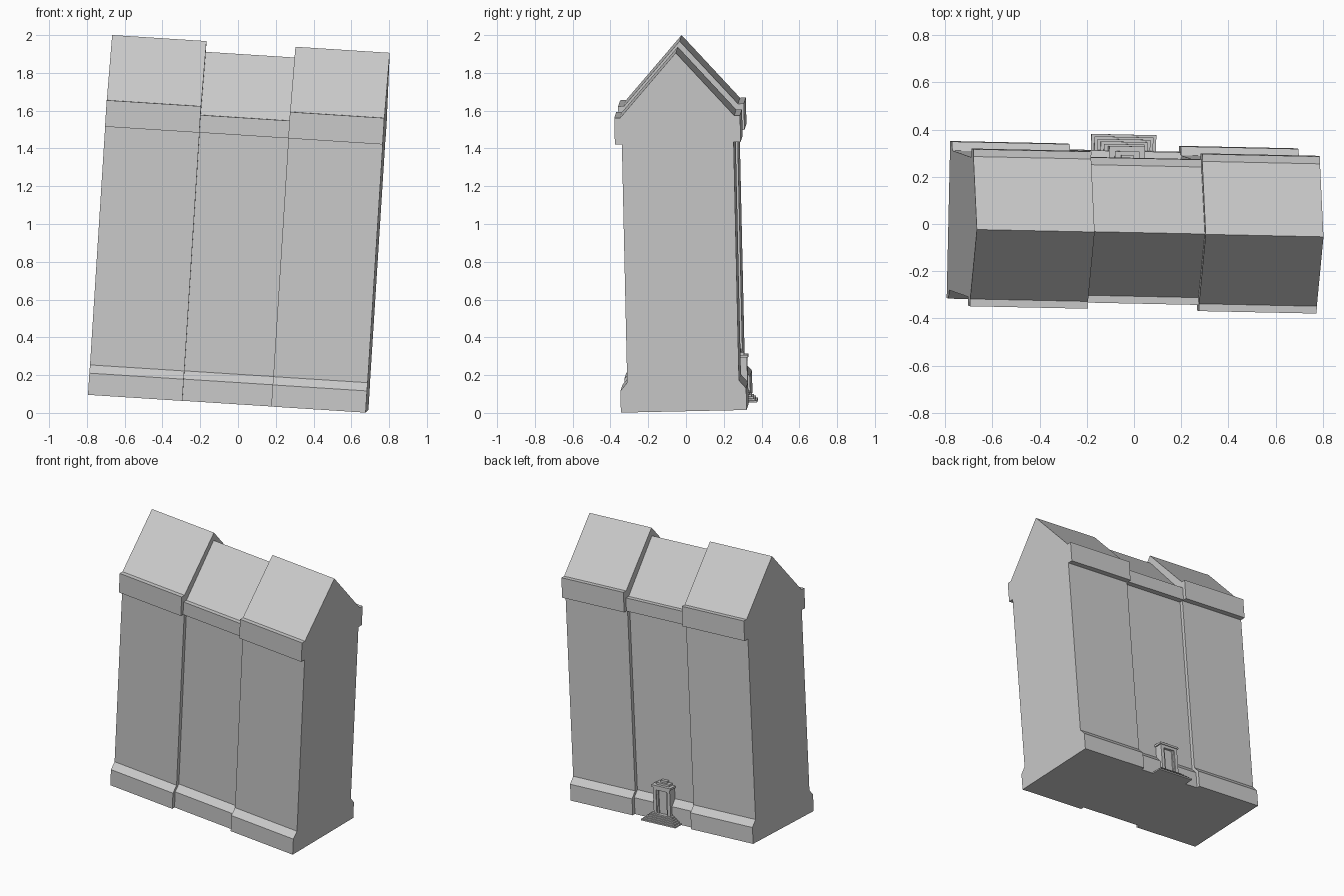
import bpy, bmesh
from mathutils import Matrix, Vector

cube = bpy.data.objects.get("Cube")
if cube:
    bpy.data.objects.remove(cube, do_unlink=True)

stone = bpy.data.materials.new("grey_stone")
stone.use_nodes = True
GREY = (0.6, 0.6, 0.6, 1)
stone.diffuse_color = GREY
stone.node_tree.nodes["Principled BSDF"].inputs["Base Color"].default_value = GREY

# The whole building leans slightly: build the tilted frame from its up and side axes
up = Vector((0.0634, -0.0223, 0.998)).normalized()
side = Vector((0.9977, -0.021, -0.0646))
side = (side - up * side.dot(up)).normalized()
depth = up.cross(side)
LEAN = Matrix((side, depth, up)).transposed().to_4x4()
LEAN.translation = (-0.052, 0.0035, 0.0555)


def extrude(name, profile, start, end, axis="x"):
    """Extrude a closed profile along x (profile in y, z) or along y (profile in x, z)."""
    bm = bmesh.new()
    place = (lambda a, b: (start, a, b)) if axis == "x" else (lambda a, b: (a, start, b))
    face = bm.faces.new([bm.verts.new(place(a, b)) for a, b in profile])
    moved = bmesh.ops.extrude_face_region(bm, geom=[face])["geom"]
    shift = Vector((end - start, 0, 0) if axis == "x" else (0, end - start, 0))
    bmesh.ops.translate(bm, vec=shift, verts=[v for v in moved if isinstance(v, bmesh.types.BMVert)])
    bmesh.ops.recalc_face_normals(bm, faces=bm.faces)
    mesh = bpy.data.meshes.new(name)
    bm.to_mesh(mesh)
    bm.free()
    mesh.materials.append(stone)
    obj = bpy.data.objects.new(name, mesh)
    bpy.context.collection.objects.link(obj)
    obj.matrix_world = LEAN
    return obj


def box(name, half_width, y0, y1, z0, z1, x=0.0):
    rect = [(x - half_width, z0), (x + half_width, z0), (x + half_width, z1), (x - half_width, z1)]
    return extrude(name, rect, y0, y1, "y")


def block(name, start, end, half, eave, ridge):
    """House section: plinth, wall, cornice with a ledge, and a gabled roof."""
    wall = half - 0.037
    back = [(half, 0), (half, 0.115), (wall, 0.158), (wall, 1.423),
            (half, 1.423), (half, eave), (half - 0.031, eave)]
    front = [(-y, z) for y, z in reversed(back)]
    extrude(name, back + [(0, ridge)] + front, start, end)


# Three sections; the middle one is lower and shallower
block("right_section", -0.7365, -0.236, 0.333, 1.563, 1.902)
block("middle_section", -0.236, 0.236, 0.308, 1.516, 1.845)
block("left_section", 0.236, 0.7365, 0.333, 1.563, 1.902)

# Stepped stoop at the back entrance
for i in range(5):
    box(f"stoop_step_{i + 1}", 0.138 - 0.013 * i, 0.26, 0.376 - 0.01 * i,
        0.01 * i, 0.01 * (i + 1))

# Door surround with a recessed door
for label, s in (("left", 1), ("right", -1)):
    box(f"{label}_outer_jamb", 0.012, 0.26, 0.326, 0.05, 0.235, s * 0.056)
    box(f"{label}_inner_jamb", 0.006, 0.26, 0.318, 0.05, 0.215, s * 0.038)
box("door_lintel", 0.044, 0.26, 0.326, 0.215, 0.235)
box("door", 0.032, 0.26, 0.309, 0.05, 0.215)

# Stepped crown above the door
for i, (half_width, front) in enumerate(((0.076, 0.332), (0.052, 0.31), (0.026, 0.295))):
    box(f"door_crown_{i + 1}", half_width, 0.26, front, 0.235 + 0.014 * i, 0.249 + 0.014 * i)
